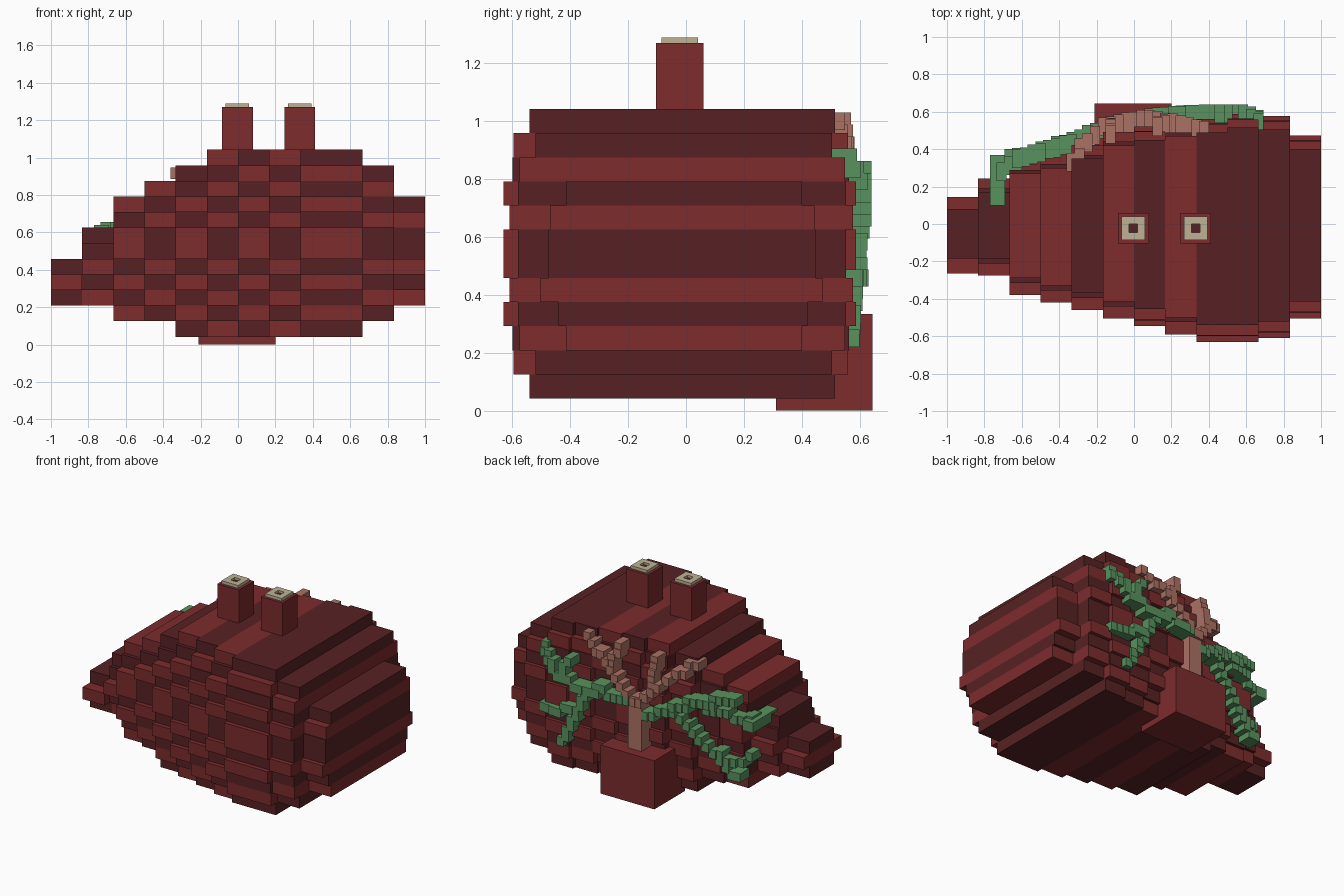
import bpy, bmesh, math
from mathutils import Vector, Matrix

cube = bpy.data.objects.get("Cube")
if cube:
    bpy.data.objects.remove(cube, do_unlink=True)


def material(name, rgb):
    m = bpy.data.materials.new(name)
    m.use_nodes = True
    m.diffuse_color = (*rgb, 1)
    m.node_tree.nodes["Principled BSDF"].inputs["Base Color"].default_value = (*rgb, 1)
    return m


LIGHT = material("brick red", (0.205, 0.025, 0.027))
DARK = material("dark maroon", (0.096, 0.0155, 0.017))
GREEN = material("leaf green", (0.10, 0.29, 0.112))
PINK = material("dusty pink", (0.41, 0.165, 0.125))
BEIGE = material("pale stone", (0.52, 0.45, 0.31))


def build(name, boxes, mats):
    """boxes: list of (low corner, high corner, material index)"""
    bm = bmesh.new()
    for lo, hi, mi in boxes:
        lo, hi = Vector(lo), Vector(hi)
        mat = Matrix.Translation((lo + hi) / 2) @ Matrix.Diagonal((*(hi - lo), 1))
        for v in bmesh.ops.create_cube(bm, size=1, matrix=mat)["verts"]:
            for f in v.link_faces:
                f.material_index = mi
    me = bpy.data.meshes.new(name)
    bm.to_mesh(me)
    bm.free()
    for m in mats:
        me.materials.append(m)
    ob = bpy.data.objects.new(name, me)
    bpy.context.collection.objects.link(ob)
    return ob


# Body: columns of front-to-back bars
# (first row, last row, front reach, back reach, colour shift)
COLUMNS = [
    (2, 4, .265, .145, 0), (2, 6, .285, .25, 1), (1, 8, .39, .35, 0),
    (1, 9, .43, .38, 1), (0, 10, .47, .43, 0), (0, 11, .515, .50, 1),
    (0, 11, .555, .53, 0), (0, 11, .60, .55, 1), (0, 11, .64, .57, 0),
    (0, 11, .64, .595, 0), (1, 10, .62, .585, 1), (2, 8, .515, .48, 1)]
W, H, Z0 = 1 / 6, 1 / 12, 0.042
for c, (r0, r1, front, back, shift) in enumerate(COLUMNS):
    bars = []
    for r in range(r0, r1 + 1):
        k = min(r, 11 - r)
        light = (shift + k) % 2 == 1 and (c, r) != (4, 10)
        # bars shorten toward the top and bottom of each column
        end = min(r - r0, r1 - r)
        cut = (0.10, 0.045, 0.01)[min(end, 2)]
        if c == 0:
            cut = (0.08, 0)[min(end, 1)]
        if not light and end > 0:
            cut += 0.03
        x = -1 + c * W
        bars.append(((x, -front + cut, Z0 + r * H),
                     (x + W, back - cut * 0.8, Z0 + (r + 1) * H), 0 if light else 1))
    build(f"body_column_{c + 1}", bars, [LIGHT, DARK])

# Rear block
build("rear_block", [((-.21, .31, 0), (.2, .645, .335), 0)], [LIGHT])

# Two chimneys with square rim caps
for side, x in (("right", -.003), ("left", .33)):
    y = -.022
    build(f"{side}_chimney", [((x - .082, y - .082, .95), (x + .082, y + .082, 1.27), 0)], [LIGHT])
    o, i = .063, .023
    build(f"{side}_chimney_rim", [
        ((x - o, y - o, 1.27), (x + o, y - i, 1.29), 0),
        ((x - o, y + i, 1.27), (x + o, y + o, 1.29), 0),
        ((x - o, y - i, 1.27), (x - i, y + i, 1.29), 0),
        ((x + i, y - i, 1.27), (x + o, y + i, 1.29), 0)], [BEIGE])
    build(f"{side}_chimney_opening", [((x - i, y - i, 1.268), (x + i, y + i, 1.274), 0)], [DARK])

# Blocky branches following paths across the back
GRID = 1 / 24


def branch(name, mat, paths, half=(.027, .05, .03)):
    cells = {}
    for path in paths:
        for a, b in zip(path, path[1:]):
            a, b = Vector(a), Vector(b)
            n = max(1, math.ceil((b - a).length / .035))
            for s in range(n + 1):
                p = a.lerp(b, s / n)
                q = [round(v / GRID) * GRID for v in (p.x, p.z)]
                cells[tuple(q)] = p.y
    build(name, [((x - half[0], y - half[1], z - half[2]),
                  (x + half[0], y + half[1], z + half[2]), 0)
                 for (x, z), y in cells.items()], [mat])


build("trunk", [((-.065, .46, .33), (.035, .58, .70), 0)], [PINK])
branch("pink_branches", PINK, [
    [(-.02, .56, .66), (.08, .56, .75), (.18, .55, .84), (.27, .53, .92), (.36, .5, .98)],
    [(.16, .55, .82), (.14, .52, .98)],
    [(-.02, .55, .66), (-.15, .52, .78), (-.24, .46, .86), (-.33, .33, .93)],
    [(-.15, .52, .78), (-.11, .51, .88), (-.13, .48, .96)]])
branch("green_branch_left", GREEN, [
    [(.04, .56, .65), (.2, .58, .69), (.35, .59, .68), (.53, .59, .70), (.6, .59, .78), (.68, .54, .86)],
    [(.53, .59, .72), (.47, .59, .84)],
    [(.33, .59, .68), (.40, .57, .52), (.47, .56, .38), (.53, .55, .26)],
    [(.41, .57, .52), (.54, .58, .47), (.67, .56, .44)]])
branch("green_branch_right", GREEN, [
    [(-.09, .53, .58), (-.22, .49, .64), (-.35, .43, .69), (-.49, .39, .72), (-.62, .35, .77)],
    [(-.45, .4, .69), (-.58, .36, .65), (-.72, .28, .61)],
    [(-.25, .47, .62), (-.34, .43, .53), (-.42, .42, .44), (-.5, .38, .37), (-.65, .35, .23)],
    [(-.5, .38, .37), (-.6, .36, .34), (-.72, .28, .36)]])
build("green_leaf_tip", [((-.77, .1, .57), (-.69, .37, .64), 0)], [GREEN])
